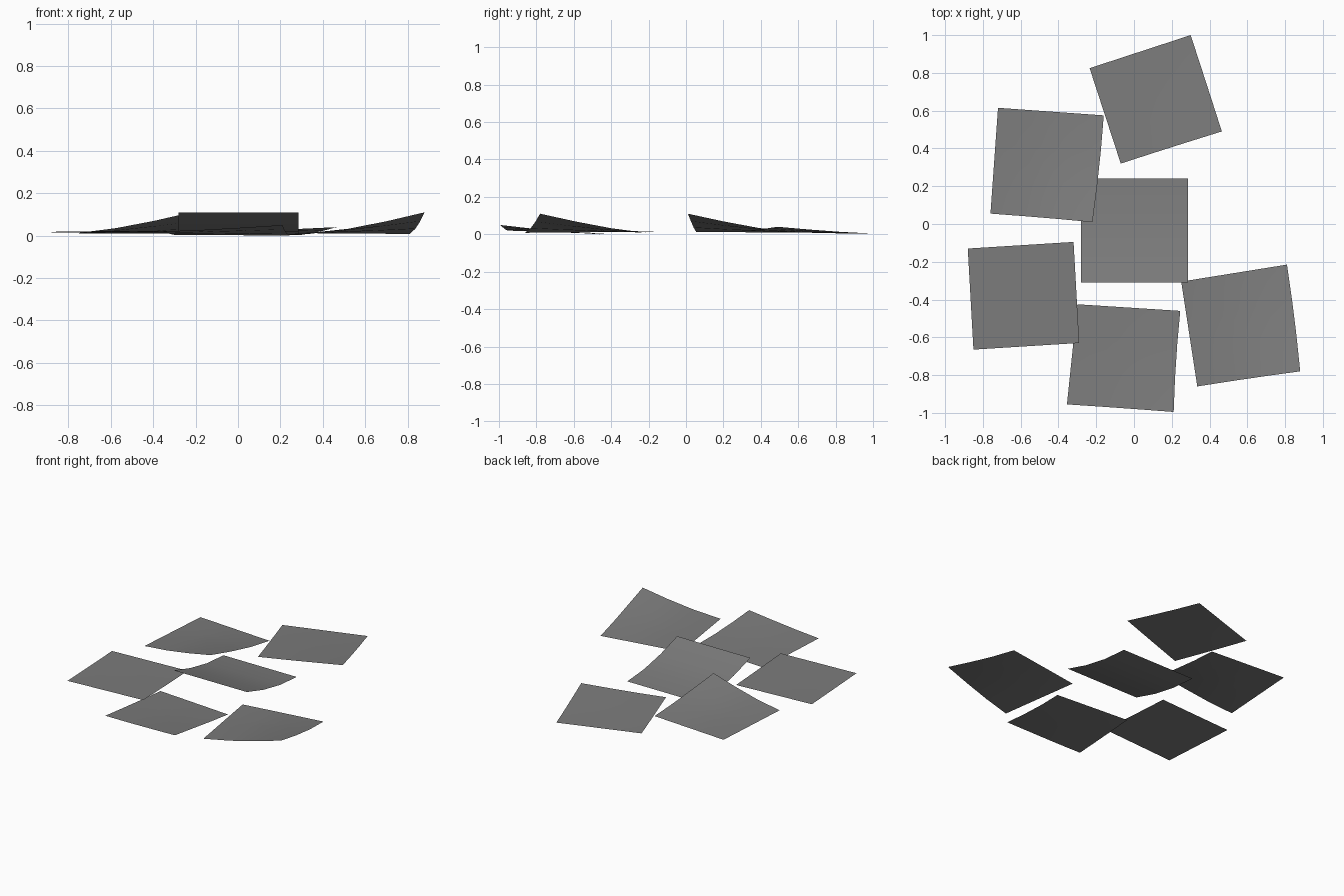
import bpy
import bmesh
from mathutils import Vector

cube = bpy.data.objects.get("Cube")
if cube:
    bpy.data.objects.remove(cube, do_unlink=True)

# One grey for every sheet
grey = bpy.data.materials.new("paper_grey")
grey.use_nodes = True
colour = (0.2, 0.2, 0.2, 1)
grey.diffuse_color = colour
grey.node_tree.nodes["Principled BSDF"].inputs["Base Color"].default_value = colour

STEPS = 3


def sheet(name, a, b, c, d, ease=1.3):
    """Thin square sheet, counter-clockwise corners; it curls up towards c."""
    a, b, c, d = map(Vector, (a, b, c, d))
    pull = c - (b + d - a)

    def point(u, v):
        p = a + (b - a) * u + (d - a) * v + pull * (u * v) ** 2
        s, t = u ** ease, v ** ease
        p.z = (a.z * (1 - s) + b.z * s) * (1 - t) + (d.z * (1 - s) + c.z * s) * t
        return p

    bm = bmesh.new()
    rows = [[bm.verts.new(point(i / STEPS, j / STEPS)) for i in range(STEPS + 1)]
            for j in range(STEPS + 1)]
    for low, high in zip(rows, rows[1:]):
        for i in range(STEPS):
            face = bm.faces.new((low[i], low[i + 1], high[i + 1], high[i]))
            face.smooth = True
    mesh = bpy.data.meshes.new(name)
    bm.to_mesh(mesh)
    bm.free()
    mesh.materials.append(grey)
    bpy.context.collection.objects.link(bpy.data.objects.new(name, mesh))


# Middle sheet, with its whole front edge curled up
sheet("middle_sheet", (.285, .24, .005), (-.28, .24, .005),
      (-.28, -.31, .11), (.285, -.31, .11), ease=1.8)

# Two sheets with one strongly lifted corner
sheet("back_right_sheet", (-.72, .615, .01), (-.76, .055, .012),
      (-.22, .01, .11), (-.16, .575, .01))
sheet("front_left_sheet", (.25, -.305, .012), (.335, -.86, .008),
      (.88, -.78, .11), (.81, -.215, .008))

# Three nearly flat sheets
sheet("back_sheet", (-.235, .825, .005), (-.07, .32, .02),
      (.465, .49, .04), (.3, 1.0, .004))
sheet("front_sheet", (-.3, -.425, .004), (-.355, -.955, .02),
      (.21, -.995, .05), (.245, -.46, 0))
sheet("front_right_sheet", (-.32, -.095, .014), (-.88, -.13, .016),
      (-.85, -.665, .02), (-.29, -.63, .022))
